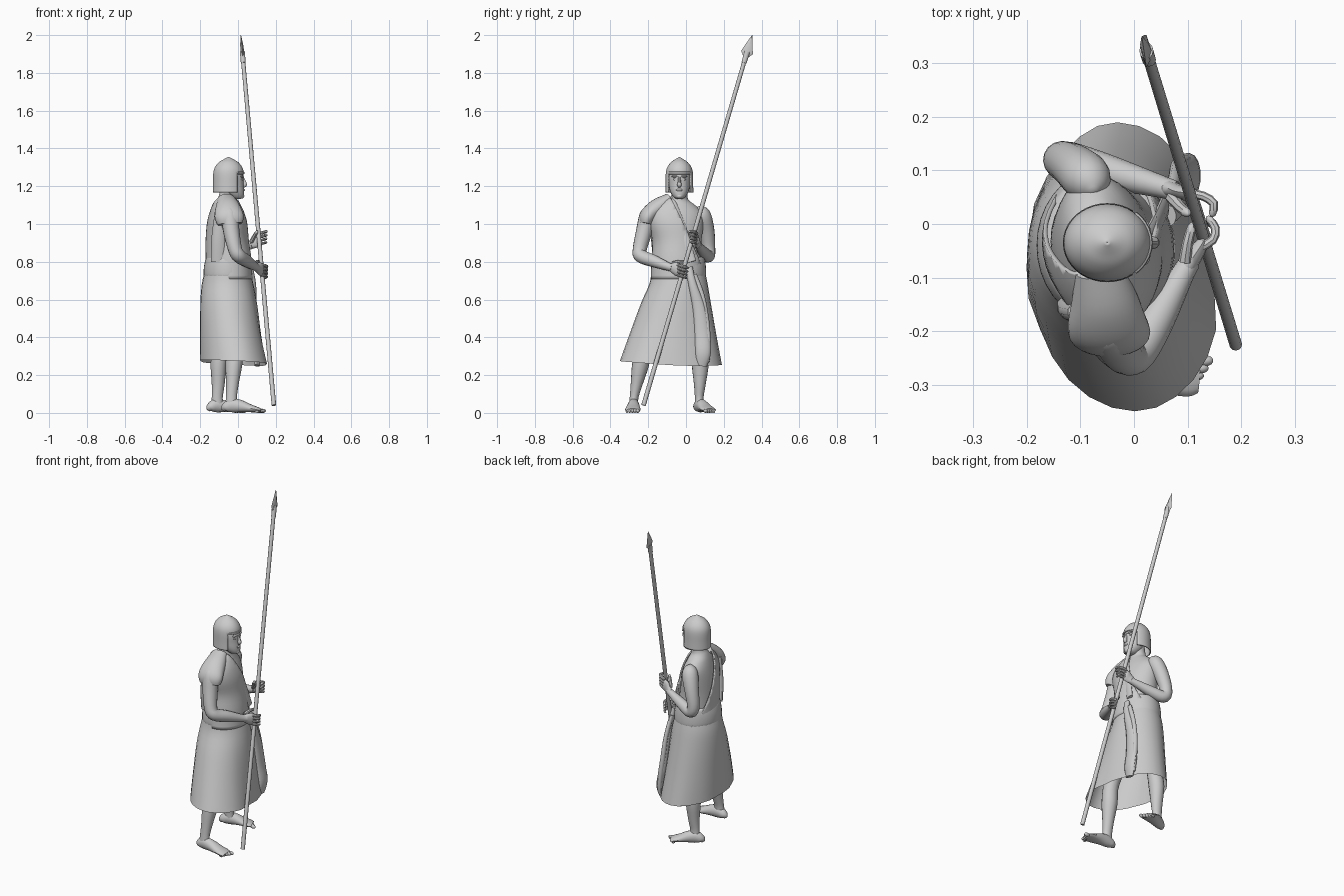
import bpy, bmesh, math
from mathutils import Vector

X, Y, Z = Vector((1, 0, 0)), Vector((0, 1, 0)), Vector((0, 0, 1))


def spline(rows, sub):
    """Catmull-Rom interpolation of rows of numbers."""
    if sub < 2:
        return rows
    out = []
    for i in range(len(rows) - 1):
        a, b, c, d = (rows[max(i - 1, 0)], rows[i], rows[i + 1], rows[min(i + 2, len(rows) - 1)])
        for k in range(sub):
            t = k / sub
            out.append([0.5 * (2 * q + (r - p) * t + (2 * p - 5 * q + 4 * r - s) * t * t
                        + (3 * q - p - 3 * r + s) * t ** 3) for p, q, r, s in zip(a, b, c, d)])
    return out + [rows[-1]]


def finish(name, bm, angle=40):
    bmesh.ops.recalc_face_normals(bm, faces=bm.faces)
    me = bpy.data.meshes.new(name)
    bm.to_mesh(me)
    bm.free()
    ob = bpy.data.objects.new(name, me)
    bpy.context.collection.objects.link(ob)
    bpy.ops.object.select_all(action='DESELECT')
    ob.select_set(True)
    bpy.context.view_layer.objects.active = ob
    bpy.ops.object.shade_smooth_by_angle(angle=math.radians(angle))
    return ob


def loft_bm(rows, n=16, ref=X, flat=False, caps=True, sub=4):
    """Rows are x, y, z, side radius, radius along ref."""
    rows = spline(rows, sub)
    P = [Vector(r[:3]) for r in rows]
    bm = bmesh.new()
    rings = []
    for i, r in enumerate(rows):
        t = Z if flat else (P[min(i + 1, len(P) - 1)] - P[max(i - 1, 0)]).normalized()
        u = t.cross(ref).normalized()
        v = u.cross(t)
        rings.append([bm.verts.new(P[i] + u * (max(r[3], .0005) * math.cos(a)) + v * (max(r[4], .0005) * math.sin(a)))
                      for a in (2 * math.pi * k / n for k in range(n))])
    for a, b in zip(rings, rings[1:]):
        for k in range(n):
            bm.faces.new((a[k], a[(k + 1) % n], b[(k + 1) % n], b[k]))
    if caps:
        bm.faces.new(rings[0])
        bm.faces.new(rings[-1])
    return bm


def loft(name, rows, **kw):
    return finish(name, loft_bm(rows, **kw))


def blob(name, loc, size):
    bm = bmesh.new()
    bmesh.ops.create_uvsphere(bm, u_segments=14, v_segments=9, radius=1)
    for v in bm.verts:
        v.co = Vector(loc) + Vector([c * s for c, s in zip(v.co, size)])
    return finish(name, bm)


def thicken(ob, t):
    m = ob.modifiers.new("thickness", 'SOLIDIFY')
    m.thickness, m.offset = t, 0


# spear
butt, tip = Vector((.19, -.225, .04)), Vector((.015, .35, 2.0))


def on_spear(t, a, b):
    return [*butt.lerp(tip, t), a, b]


loft("spear_shaft", [on_spear(0, .012, .012), on_spear(.95, .011, .011)], n=12, sub=1)
loft("spear_socket", [on_spear(.925, .013, .013), on_spear(.955, .016, .013)], n=12, sub=1)
loft("spear_head", [on_spear(.94, .012, .01), on_spear(.953, .032, .01), on_spear(.975, .018, .008),
                    on_spear(1, .001, .001)], n=4, sub=1)

# torso and the one-shouldered garment over it
turn = Vector((.98, .17, 0))
body = [[-.05, -.04, .7, .13, .11], [-.05, -.04, .8, .126, .105], [-.057, -.04, .9, .122, .098],
        [-.058, -.045, .99, .138, .09], [-.061, -.045, 1.05, .136, .076], [-.065, -.045, 1.095, .1, .06],
        [-.066, -.04, 1.125, .056, .048], [-.058, -.035, 1.155, .042, .042], [-.05, -.035, 1.22, .042, .044]]
loft("torso", body, n=32, ref=turn, flat=True)
bm = loft_bm([[x, y, z + .01, a + .013, b + .012] for x, y, z, a, b in body[:7]],
             n=40, ref=turn, flat=True, caps=False)
bmesh.ops.bisect_plane(bm, geom=bm.verts[:] + bm.edges[:] + bm.faces[:], plane_co=(0, -.085, 1.15),
                       plane_no=(-.12, .9, .4), clear_outer=True)
thicken(finish("garment", bm), .008)
loft("garment_lapel", [[-.05, -.09, 1.135, .03, .012], [.0, -.07, 1.08, .03, .012],
                       [.034, -.02, .96, .028, .012], [.056, .03, .8, .024, .01]], n=12)
loft("shoulder_cloth", [[-.065, -.085, 1.135, .03, .045], [-.055, -.14, 1.095, .046, .062],
                        [-.05, -.185, 1.06, .046, .074], [-.045, -.205, 1.03, .044, .076],
                        [-.042, -.213, 1.0, .034, .066]], n=24)
loft("side_drape", [[-.09, -.165, 1.06, .025, .034], [-.1, -.16, .92, .025, .042], [-.1, -.15, .8, .022, .044]], n=14)

# belt and skirt
loft("belt", [[-.055, -.04, .715, .14, .12], [-.055, -.04, .73, .146, .127], [-.055, -.04, .775, .145, .125],
              [-.055, -.04, .815, .139, .116], [-.055, -.04, .825, .13, .108]], n=36, flat=True)
bm = loft_bm([[-.055, -.04, .74, .143, .123], [-.055, -.04, .68, .155, .137], [-.05, -.053, .58, .185, .15],
              [-.04, -.068, .42, .228, .161], [-.028, -.08, .265, .27, .173]], n=28, flat=True, caps=False, sub=3)
for v in bm.verts:
    low = max(0, (.7 - v.co.z) / .43)
    a = math.atan2(v.co.y + .08, v.co.x + .03)
    # the leading leg pushes the cloth forward
    push = min(1, max(0, -(v.co.y + .08) / .22))
    v.co.x += .003 * low * math.sin(7 * a) + low * push * (.026 + .02 * math.cos(a))
    v.co.z -= low * low * (.012 * math.cos(a) + .01 * math.sin(a))
finish("skirt", bm)
loft("front_drape", [[.065, .015, .77, .02, .014], [.08, .035, .68, .022, .016], [.083, .07, .55, .034, .018],
                     [.088, .085, .42, .042, .022], [.105, .09, .32, .042, .02], [.1, .08, .25, .03, .014]], n=14)
loft("front_drape_fold", [[.068, .04, .73, .018, .012], [.076, .085, .62, .014, .012], [.083, .11, .48, .014, .014],
                          [.098, .12, .34, .012, .014], [.1, .115, .27, .008, .01]], n=12)

# arms
loft("right_arm", [[-.055, -.185, 1.09, .02, .02], [-.045, -.2, 1.05, .044, .044], [-.035, -.222, .96, .043, .043],
                   [-.015, -.245, .865, .037, .037], [.005, -.238, .83, .036, .038], [.045, -.175, .805, .033, .033],
                   [.09, -.095, .775, .022, .022], [.105, -.07, .768, .02, .02]], ref=Vector((1, -.5, 0)))
loft("left_arm", [[-.075, .06, 1.09, .006, .006], [-.079, .07, 1.075, .032, .032], [-.09, .088, 1.04, .046, .046],
                  [-.116, .11, .96, .041, .041], [-.135, .12, .87, .035, .035], [-.115, .118, .83, .034, .034],
                  [-.05, .098, .845, .032, .032], [.05, .07, .88, .021, .021], [.075, .062, .888, .019, .019]],
     ref=Vector((.35, 1, 0)))

# hands
loft("right_palm", [[.095, -.085, .772, .018, .02], [.112, -.06, .765, .016, .032],
                    [.125, -.04, .757, .013, .034], [.13, -.03, .755, .006, .02]], n=12, ref=Z)
loft("left_palm", [[.06, .068, .885, .016, .018], [.085, .06, .9, .014, .03],
                   [.105, .056, .915, .013, .036], [.115, .054, .918, .006, .022]], n=12, ref=Z)
for i in range(4):
    r = .0085 - .0006 * i
    z = .783 - .018 * i
    loft(f"right_finger_{i + 1}", [[.122, -.045, z, r, r], [.147, -.03, z - .004, r, r], [.152, -.008, z - .01, r, r],
                                   [.14, .01 - .003 * i, z - .016, r * .8, r * .8],
                                   [.136, .014 - .003 * i, z - .018, .001, .001]], n=8, ref=Z, sub=2)
    z = .948 - .019 * i
    loft(f"left_finger_{i + 1}", [[.105, .057, z, r, r], [.13, .052, z + .006, r, r], [.149, .038, z + .012, r, r],
                                  [.146, .018 + .003 * i, z + .012, r * .8, r * .8],
                                  [.143, .014 + .003 * i, z + .011, .001, .001]], n=8, ref=Z, sub=2)
loft("right_thumb", [[.095, -.07, .79, .012, .012], [.1, -.035, .8, .01, .01], [.108, -.005, .8, .008, .008],
                     [.11, .004, .8, .001, .001]], n=8, ref=Z, sub=2)
loft("left_thumb", [[.07, .05, .905, .012, .012], [.088, .03, .94, .01, .01], [.1, .02, .96, .008, .008],
                    [.102, .018, .966, .001, .001]], n=8, ref=X, sub=2)

# legs
loft("right_leg", [[-.04, -.11, .7, .07, .075], [-.025, -.18, .5, .058, .06], [-.015, -.22, .36, .043, .045],
                   [-.022, -.24, .26, .045, .045], [-.03, -.262, .15, .031, .033], [-.035, -.275, .08, .023, .029],
                   [-.035, -.278, .03, .025, .034]])
loft("left_leg", [[-.075, .03, .7, .07, .075], [-.08, .055, .5, .058, .06], [-.09, .07, .36, .043, .045],
                  [-.102, .075, .26, .045, .043], [-.105, .073, .15, .031, .034], [-.11, .07, .08, .023, .029],
                  [-.108, .073, .03, .025, .034]])

# feet, each running from heel to toes
for side, heel, toe in (("right", (-.08, -.275), (.148, -.283)), ("left", (-.157, .055), (.035, .135))):
    h, d = Vector((*heel, 0)), Vector((toe[0] - heel[0], toe[1] - heel[1], 0))
    across = Z.cross(d).normalized()
    profile = [(0, .006, .01), (.05, .022, .024), (.2, .028, .036), (.4, .032, .033), (.62, .038, .022),
               (.8, .041, .014), (.88, .034, .01)]
    loft(side + "_foot", [[*(h + d * t + Z * (b + .003)), a, b] for t, a, b in profile], ref=Z)
    out = -1 if side == "right" else 1
    for i in range(5):
        p = h + d * (.92 - .03 * i) + across * out * (-.027 + .0145 * i)
        blob(f"{side}_toe_{i + 1}", p + Z * .011, (.018 - .0015 * i, .011 - .001 * i, .011))

# head and face
loft("head", [[-.005, -.035, 1.133, .015, .018], [-.008, -.035, 1.142, .03, .038], [-.022, -.035, 1.17, .048, .055],
              [-.032, -.035, 1.21, .056, .062], [-.042, -.035, 1.26, .06, .07], [-.05, -.035, 1.31, .05, .055],
              [-.05, -.035, 1.335, .01, .01]], n=24, flat=True)
loft("nose", [[.022, -.035, 1.25, .007, .008], [.031, -.035, 1.225, .008, .011], [.036, -.035, 1.207, .012, .012],
              [.03, -.035, 1.197, .008, .006]], n=10, sub=3)
blob("lips", (.028, -.035, 1.18), (.009, .018, .007))
blob("chin", (.02, -.035, 1.148), (.014, .018, .013))
for name, s in (("right", -1), ("left", 1)):
    blob(name + "_eye", (.018, -.035 + s * .023, 1.236), (.008, .012, .006))
    blob(name + "_brow", (.02, -.035 + s * .022, 1.252), (.011, .02, .006))

# helmet with a face opening
bm = loft_bm([[-.05, -.035, 1.168, .071, .08], [-.05, -.035, 1.21, .07, .079], [-.05, -.035, 1.268, .069, .078],
              [-.05, -.035, 1.3, .061, .069], [-.05, -.035, 1.325, .042, .049], [-.05, -.035, 1.34, .02, .024],
              [-.05, -.035, 1.352, .0005, .0005]], n=40, flat=True, caps=False)
gone = []
for f in bm.faces:
    c = f.calc_center_median()
    if c.z < 1.265 and abs(math.atan2(c.y + .035, c.x + .05)) < math.radians(50):
        gone.append(f)
bmesh.ops.delete(bm, geom=gone, context='FACES')
thicken(finish("helmet", bm), .006)
arc = [math.radians(a) for a in range(-50, 51, 10)]
loft("helmet_brim", [[-.05 + .08 * math.cos(a), -.035 + .071 * math.sin(a), 1.27, .005, .007] for a in arc],
     n=8, ref=Z, sub=1)
